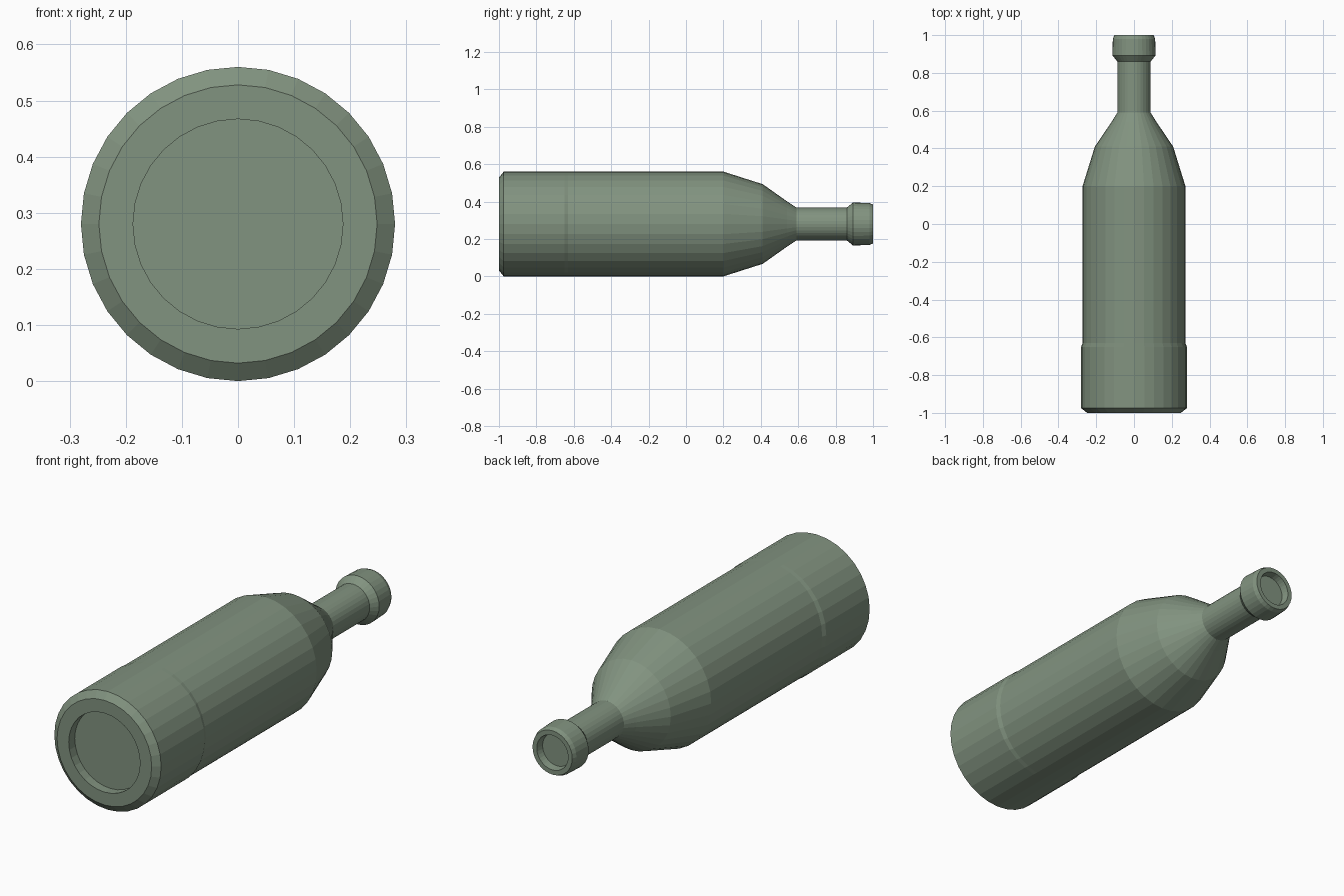
import bpy, bmesh, math

if "Cube" in bpy.data.objects:
    bpy.data.objects.remove(bpy.data.objects["Cube"])

SIDES = 32
CENTRE_Z = 0.28

# Lathe profile along the bottle's length: (y, radius, width factor in x)
PROFILE = [
    (-0.955, 0.187, 1.0), (-1.0, 0.187, 1.0),          # recessed base
    (-1.0, 0.248, 1.0), (-0.975, 0.28, 1.0),           # base bevel
    (-0.65, 0.28, 1.0), (-0.63, 0.28, 0.973),          # slight step on the sides
    (0.20, 0.28, 0.973), (0.41, 0.213, 0.973),         # shoulder
    (0.54, 0.121, 0.985), (0.59, 0.088, 1.0),
    (0.86, 0.088, 1.0),                                # neck
    (0.893, 0.115, 1.0), (0.98, 0.112, 1.0),           # lip
    (1.0, 0.104, 1.0), (1.0, 0.082, 1.0),
    (0.965, 0.076, 1.0),                               # mouth recess
]

glass = bpy.data.materials.new("green glass")
glass.diffuse_color = (0.222, 0.292, 0.215, 1)
glass.use_nodes = True
glass.node_tree.nodes["Principled BSDF"].inputs["Base Color"].default_value = glass.diffuse_color


def lathe(name, profile, material):
    bm = bmesh.new()
    rings = []
    for y, r, w in profile:
        ring = []
        for i in range(SIDES):
            a = 2 * math.pi * i / SIDES
            ring.append(bm.verts.new((r * w * math.sin(a), y, CENTRE_Z + r * math.cos(a))))
        rings.append(ring)
    for a, b in zip(rings, rings[1:]):
        for i in range(SIDES):
            j = (i + 1) % SIDES
            bm.faces.new((a[i], a[j], b[j], b[i]))
    bm.faces.new(rings[0])
    bm.faces.new(rings[-1])
    bmesh.ops.recalc_face_normals(bm, faces=bm.faces)
    mesh = bpy.data.meshes.new(name)
    bm.to_mesh(mesh)
    bm.free()
    mesh.materials.append(material)
    obj = bpy.data.objects.new(name, mesh)
    bpy.context.collection.objects.link(obj)
    return obj


lathe("bottle", PROFILE, glass)
